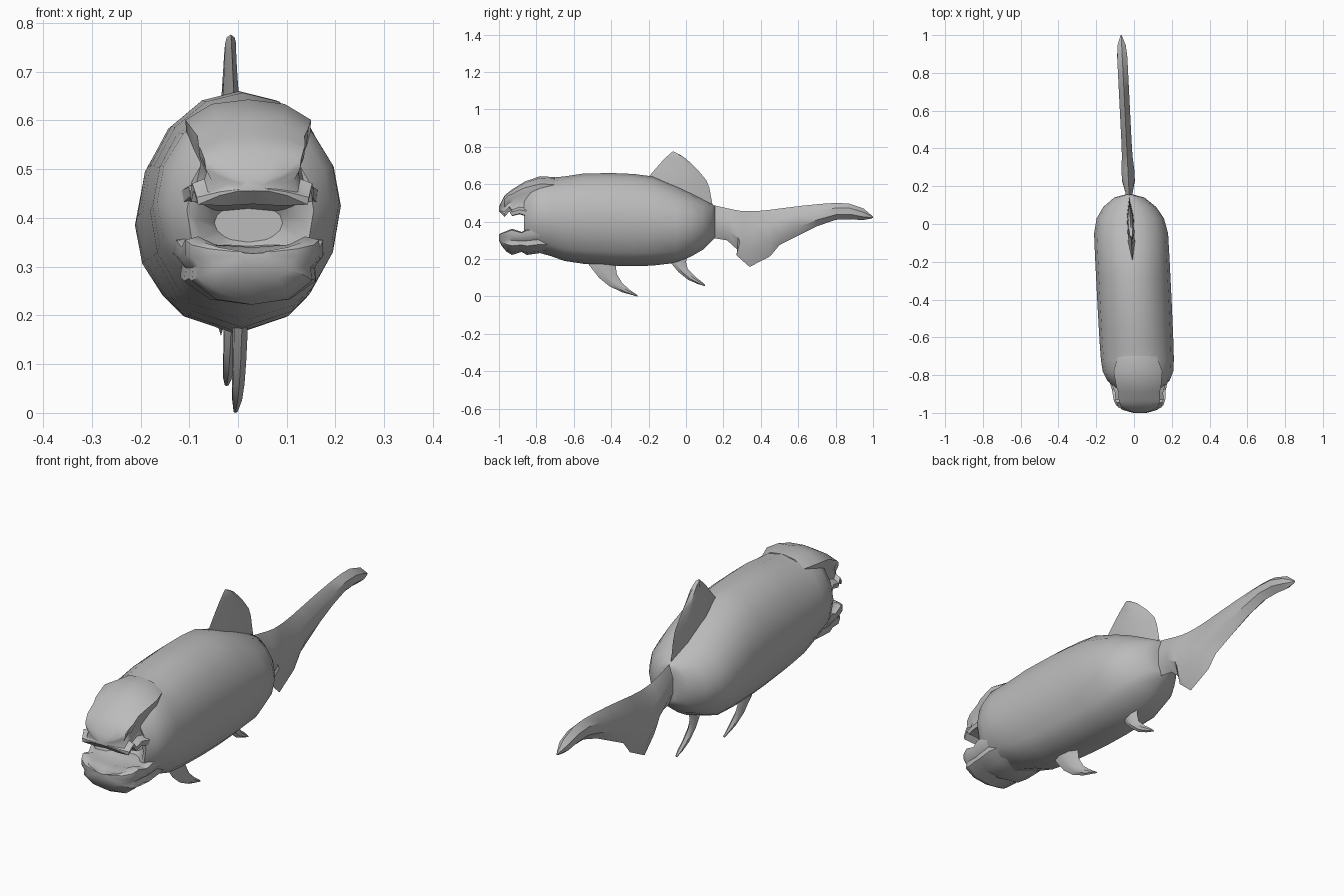
import bpy, bmesh, math

grey = bpy.data.materials.new("stone grey")
grey.diffuse_color = (0.5, 0.5, 0.5, 1)


def centre_x(y):
    """The fish lies slightly diagonally."""
    return -0.018 - 0.05 * y


def loft(name, rings, angle=40):
    """Skin a list of equal-length point rings and cap both ends."""
    bm = bmesh.new()
    loops = [[bm.verts.new(p) for p in r] for r in rings]
    n = len(loops[0])
    for a, b in zip(loops, loops[1:]):
        for i in range(n):
            j = (i + 1) % n
            bm.faces.new((a[i], a[j], b[j], b[i]))
    bm.faces.new(loops[0])
    bm.faces.new(loops[-1])
    bmesh.ops.recalc_face_normals(bm, faces=bm.faces)
    mesh = bpy.data.meshes.new(name)
    bm.to_mesh(mesh)
    bm.free()
    mesh.materials.append(grey)
    ob = bpy.data.objects.new(name, mesh)
    bpy.context.collection.objects.link(ob)
    bpy.ops.object.select_all(action='DESELECT')
    ob.select_set(True)
    bpy.context.view_layer.objects.active = ob
    bpy.ops.object.shade_smooth_by_angle(angle=math.radians(angle))
    return ob


def sections(half, stations):
    """Scale a mirrored half section (u, v) at each (y, top, bottom, half width)."""
    shape = half + [(-u, v) for u, v in reversed(half) if u > 0.001]
    return [[(centre_x(y) + u * w, y, bot + v * (top - bot)) for u, v in shape]
            for y, top, bot, w in stations]


def fin(name, stations, angle=35):
    """Thin lens-shaped fin; each station is (edge point, edge point, half thickness) in y, z."""
    rings = []
    for (ya, za), (yb, zb), w in stations:
        ring = []
        for t, s in ((0, 0), (.3, 1), (.7, 1), (1, 0), (.7, -1), (.3, -1)):
            y, z = ya + (yb - ya) * t, za + (zb - za) * t
            ring.append((centre_x(y) + s * w, y, z))
        rings.append(ring)
    return loft(name, rings, angle)


# Body: round trunk, with a shallow mouth cavity folded into the front
trunk = [(math.sin(math.pi * i / 8), 0.5 + 0.5 * math.cos(math.pi * i / 8)) for i in range(9)]
trunk[7], trunk[8] = (0.52, 0.07), (0, 0)
loft("body", sections(trunk, [
    (-.79, .43, .35, .07), (-.855, .50, .29, .11), (-.865, .57, .26, .13),
    (-.83, .615, .24, .165), (-.78, .633, .232, .187), (-.72, .635, .215, .193),
    (-.65, .642, .19, .195), (-.55, .657, .175, .196), (-.40, .66, .165, .197),
    (-.28, .655, .162, .197), (-.18, .642, .165, .197), (-.05, .59, .18, .196),
    (.03, .552, .215, .178), (.09, .52, .25, .14), (.14, .493, .30, .08),
    (.155, .483, .315, .025)]))

# Upper head: brow, pinched eye sockets and overhanging lip
upper = [(0, 1), (.5, .96), (.86, .82), (.84, .65), (.74, .45), (.8, .24),
         (1, .15), (.98, .02), (.5, .0), (0, .03)]
loft("upper_head", sections(upper, [
    (-.70, .638, .42, .12), (-.78, .643, .41, .15), (-.86, .615, .43, .138),
    (-.89, .597, .44, .128), (-.93, .572, .43, .127), (-.945, .56, .455, .123),
    (-.97, .54, .425, .115), (-.99, .50, .445, .07), (-1.0, .48, .455, .03)]))

# Lower jaw: wide lip with a sagging middle
lower = [(0, .84), (.55, .88), (.8, 1), (1, .95), (1, .72), (.88, .55),
         (.9, .35), (.55, .08), (0, 0)]
loft("lower_jaw", sections(lower, [
    (-.70, .36, .235, .14), (-.78, .365, .232, .155), (-.85, .36, .222, .15),
    (-.88, .345, .238, .142), (-.93, .362, .222, .137), (-.96, .35, .24, .125),
    (-.985, .34, .27, .09), (-1.0, .332, .30, .035)]))

# Tail fin: long upper lobe and short pointed lower lobe
fin("tail_fin", [
    ((.12, .49), (.12, .31), .02), ((.16, .485), (.16, .31), .018),
    ((.25, .465), (.22, .30), .034), ((.29, .458), (.275, .25), .034),
    ((.33, .456), (.27, .22), .032), ((.37, .456), (.34, .158), .028),
    ((.44, .462), (.45, .215), .027), ((.50, .47), (.50, .275), .027),
    ((.62, .485), (.60, .325), .027), ((.72, .495), (.70, .375), .027),
    ((.80, .50), (.80, .41), .027), ((.87, .497), (.89, .413), .027),
    ((.95, .47), (.94, .408), .022), ((.985, .44), (.985, .415), .008),
    ((1.0, .426), (1.0, .42), .002)])

# Dorsal fin
fin("dorsal_fin", [
    ((-.19, .60), (.145, .44), .018), ((-.20, .64), (.14, .50), .018),
    ((-.165, .68), (.125, .58), .016), ((-.13, .72), (.11, .62), .014),
    ((-.10, .75), (.06, .68), .012), ((-.08, .768), (.0, .737), .011),
    ((-.07, .776), (-.03, .757), .008)])

# Two curved belly fins
fin("front_belly_fin", [
    ((-.53, .20), (-.37, .20), .014), ((-.52, .17), (-.375, .155), .014),
    ((-.465, .10), (-.37, .12), .013), ((-.41, .055), (-.34, .07), .012),
    ((-.34, .022), (-.30, .035), .010), ((-.26, .0), (-.258, .006), .004)])
fin("rear_belly_fin", [
    ((-.10, .22), (.01, .22), .013), ((-.09, .19), (.0, .185), .013),
    ((-.04, .13), (.01, .145), .012), ((.01, .09), (.05, .105), .011),
    ((.06, .068), (.085, .078), .009), ((.1, .055), (.102, .061), .004)])
